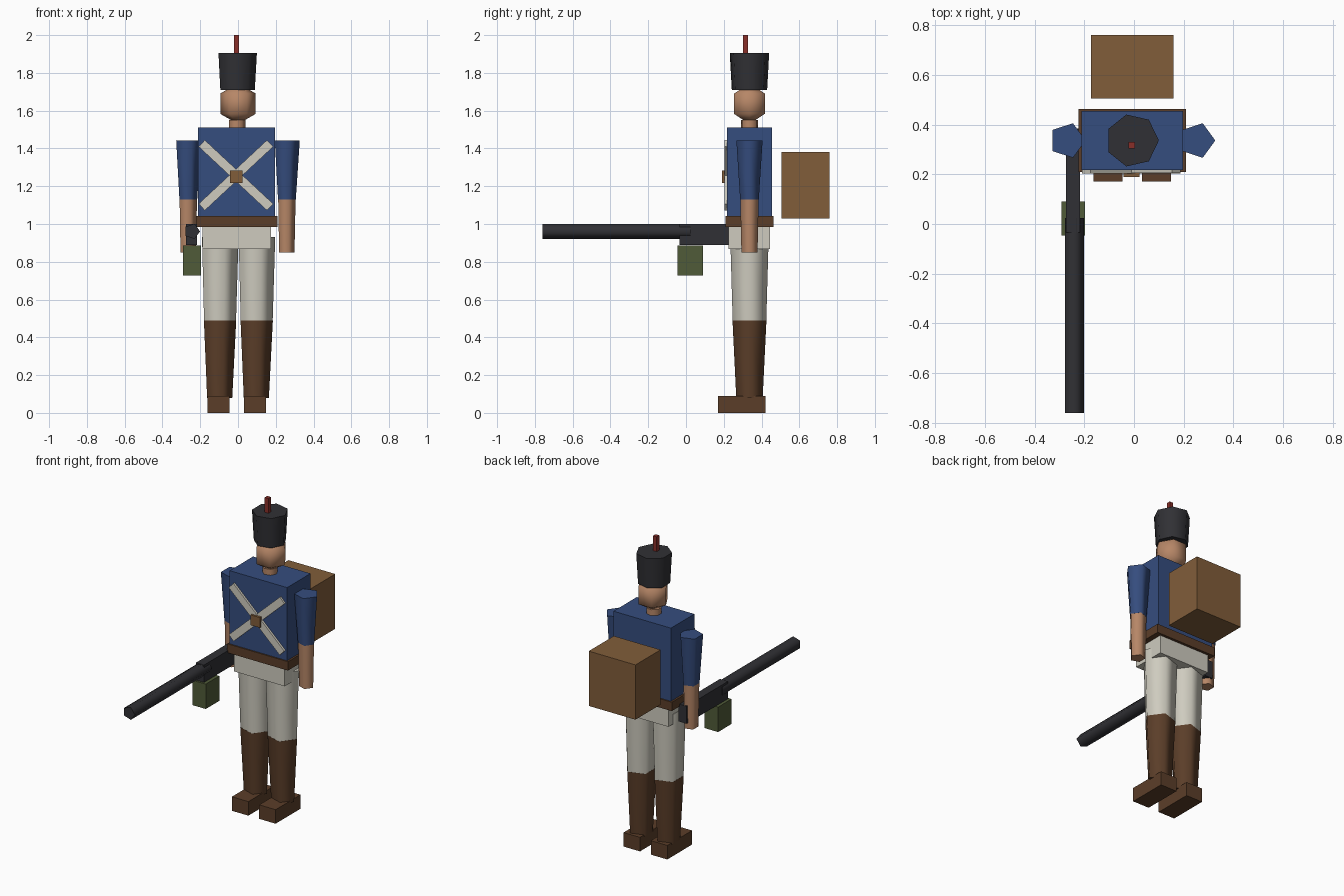
import bpy
import math

cube = bpy.data.objects.get("Cube")
if cube:
    bpy.data.objects.remove(cube, do_unlink=True)

MID = -0.007   # body axis in x
BACK = 0.336   # body axis in y


def material(name, rgb):
    mat = bpy.data.materials.new(name)
    mat.use_nodes = True
    color = (*rgb, 1)
    mat.diffuse_color = color
    mat.node_tree.nodes["Principled BSDF"].inputs["Base Color"].default_value = color
    return mat


blue = material("coat blue", (0.036, 0.074, 0.21))
cream = material("cream cloth", (0.62, 0.60, 0.52))
skin = material("skin", (0.47, 0.24, 0.135))
black = material("charcoal", (0.03, 0.03, 0.035))
leather = material("dark leather", (0.105, 0.048, 0.022))
canvas = material("tan canvas", (0.22, 0.11, 0.042))
red = material("plume red", (0.25, 0.028, 0.022))
green = material("olive green", (0.08, 0.105, 0.04))


def finish(name, mat):
    obj = bpy.context.object
    obj.name = name
    obj.data.materials.append(mat)
    return obj


def box(name, mat, x, y, z, tilt=0):
    """Box from (low, high) ranges, optionally tilted about y."""
    spans = (x, y, z)
    bpy.ops.mesh.primitive_cube_add(size=1, location=[(a + b) / 2 for a, b in spans])
    obj = finish(name, mat)
    obj.scale = [b - a for a, b in spans]
    obj.rotation_euler.y = tilt
    return obj


def tube(name, mat, sides, x, y, z, r_low, r_high, lying=False):
    """Tapered prism with one corner facing +x; lying tubes run along y."""
    low, high = y if lying else z
    mid = (low + high) / 2
    bpy.ops.mesh.primitive_cone_add(
        vertices=sides, radius1=r_low, radius2=r_high, depth=high - low,
        location=(x, mid, z) if lying else (x, y, mid))
    obj = finish(name, mat)
    # Primitive corners start at +y, so turn a quarter to point at +x
    for v in obj.data.vertices:
        v.co.x, v.co.y = v.co.y, -v.co.x
    if lying:
        obj.rotation_euler.x = math.pi / 2
    bpy.ops.object.shade_smooth_by_angle(angle=math.radians(78))
    return obj


def around(center, width):
    return (center - width / 2, center + width / 2)


# Torso, belt and hips
box("coat_body", blue, around(MID, 0.408), around(BACK, 0.238), (1.04, 1.512))
box("belt", leather, around(MID, 0.432), around(BACK, 0.254), (0.985, 1.042))
box("hips", cream, around(MID, 0.362), around(BACK, 0.22), (0.868, 0.985))

# Crossed chest straps and buckle
for name, turn, front in (("strap_a", 1, 0.203), ("strap_b", -1, 0.205)):
    box(name, cream, around(MID - 0.004, 0.495), (front, 0.22),
        around(1.258, 0.048), turn * math.radians(43))
box("strap_buckle", canvas, around(MID - 0.003, 0.066), (0.19, 0.215), (1.217, 1.283))

# Limbs
for side, s in (("left", 1), ("right", -1)):
    arm_x = MID + s * 0.261
    tube(side + "_sleeve", blue, 5, arm_x, BACK, (1.13, 1.443), 0.052, 0.073)
    tube(side + "_forearm", skin, 5, arm_x, BACK, (0.85, 1.135), 0.045, 0.051)

    leg_x = MID + s * 0.097
    tube(side + "_trouser", cream, 5, leg_x, BACK, (0.488, 0.932), 0.0935, 0.107)
    tube(side + "_boot_shaft", leather, 5, leg_x, BACK, (0.08, 0.49), 0.0735, 0.0945)
    box(side + "_boot_foot", leather, around(leg_x, 0.117), (0.17, 0.422), (0, 0.09))

# Neck, head, hat and plume
tube("neck", skin, 7, MID, BACK, (1.505, 1.55), 0.046, 0.046)
bpy.ops.mesh.primitive_uv_sphere_add(segments=6, ring_count=2, radius=0.108,
                                     location=(0, BACK, 1.637))
head = finish("head", skin)
for v in head.data.vertices:
    v.co.x, v.co.y = v.co.y, -v.co.x
bpy.ops.object.shade_smooth_by_angle(angle=math.radians(78))
tube("hat", black, 7, MID, BACK, (1.71, 1.905), 0.096, 0.107)
box("plume", red, around(MID - 0.002, 0.026), around(0.316, 0.026), (1.89, 2.0))

# Backpack
box("backpack", canvas, around(MID, 0.332), (0.505, 0.76), (1.03, 1.382))

# Gun: barrel, stock and ammunition box
tube("gun_barrel", black, 5, -0.243, (-0.76, 0.025), 0.961, 0.042, 0.042, lying=True)
box("gun_stock", black, (-0.274, -0.217), (-0.035, 0.385), (0.888, 1.0))
box("gun_ammo_box", green, (-0.292, -0.197), (-0.046, 0.091), (0.727, 0.887))
